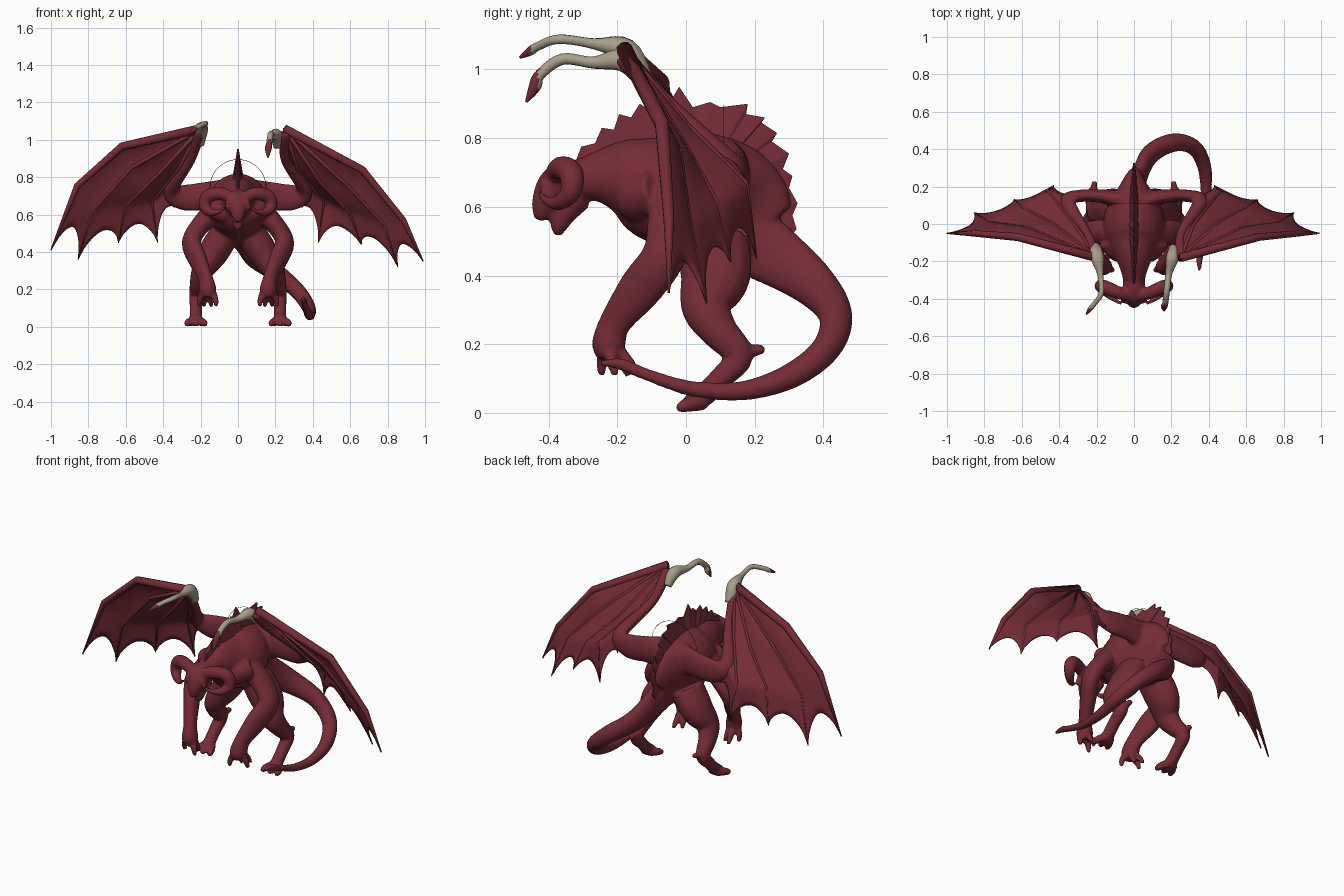
import bpy, bmesh, math
from mathutils import Vector

cube = bpy.data.objects.get("Cube")
if cube:
    bpy.data.objects.remove(cube, do_unlink=True)


def material(name, rgb):
    m = bpy.data.materials.new(name)
    m.use_nodes = True
    m.diffuse_color = (*rgb, 1)
    node = next(n for n in m.node_tree.nodes if n.type == 'BSDF_PRINCIPLED')
    node.inputs["Base Color"].default_value = (*rgb, 1)
    node.inputs["Roughness"].default_value = 0.7
    return m


RED = material("dark red hide", (0.175, 0.025, 0.036))
BONE = material("pale bone", (0.40, 0.35, 0.26))
DARK = material("dark brown", (0.05, 0.03, 0.02))


def curve(points, t):
    """Point at t in 0..1 on a smooth path of equal-length tuples."""
    n = len(points) - 1
    f = min(max(t, 0), 1) * n
    i = min(int(f), n - 1)
    u = f - i
    p = [points[min(max(k, 0), n)] for k in range(i - 1, i + 3)]
    return [0.5 * (2 * b + (c - a) * u + (2 * a - 5 * b + 4 * c - d) * u * u
                   + (3 * b - a - 3 * c + d) * u ** 3) for a, b, c, d in zip(*p)]


def bent(points, t):
    """Point at t in 0..1 on straight segments."""
    n = len(points) - 1
    i = min(int(t * n), n - 1)
    return Vector(points[i]).lerp(Vector(points[i + 1]), t * n - i)


def loft(bm, points, sides=14, steps=5):
    """Closed tube through (x, y, z, radius[, second radius])."""
    points = [(*p[:4], p[-1]) for p in points]
    n = (len(points) - 1) * steps
    pts = [curve(points, i / n) for i in range(n + 1)]
    rings, u = [], Vector((1, 0, 0))
    for i, p in enumerate(pts):
        t = Vector(pts[min(i + 1, n)][:3]) - Vector(pts[max(i - 1, 0)][:3])
        t.normalize()
        u = (u - t * u.dot(t)).normalized()
        v = t.cross(u)
        ru, rv = max(p[3], 0.003), max(p[4], 0.003)
        ring = []
        for k in range(sides):
            a = math.tau * k / sides
            ring.append(bm.verts.new(Vector(p[:3]) + u * ru * math.cos(a) + v * rv * math.sin(a)))
        rings.append(ring)
    for a, b in zip(rings, rings[1:]):
        for k in range(sides):
            j = (k + 1) % sides
            bm.faces.new((a[k], a[j], b[j], b[k]))
    bm.faces.new(rings[0][::-1])
    bm.faces.new(rings[-1])


def mirrored(bm, points, **kw):
    for s in (1, -1):
        loft(bm, [(p[0] * s, *p[1:]) for p in points], **kw)


def finish(name, bm, mats, smooth=True):
    bmesh.ops.recalc_face_normals(bm, faces=bm.faces)
    me = bpy.data.meshes.new(name)
    for f in bm.faces:
        f.smooth = smooth
    bm.to_mesh(me)
    bm.free()
    ob = bpy.data.objects.new(name, me)
    bpy.context.collection.objects.link(ob)
    for m in mats:
        me.materials.append(m)
    return ob


# Body: torso, neck, head, limbs and tail fused into one skin
body = bmesh.new()
loft(body, [(0, -.36, .66, .05, .05), (0, -.27, .685, .065, .07), (0, -.18, .685, .1, .115),
            (0, -.08, .655, .15, .16), (0, .03, .64, .165, .18), (0, .11, .61, .125, .185),
            (0, .17, .57, .075, .165), (.01, .22, .52, .045, .12)], sides=24)
# skull, snout and open lower jaw
loft(body, [(0, -.31, .68, .06), (0, -.37, .665, .06), (0, -.405, .62, .045),
            (0, -.422, .575, .026), (0, -.425, .56, .012)])
loft(body, [(0, -.32, .63, .05), (0, -.355, .58, .036), (0, -.37, .54, .025), (0, -.37, .515, .01)])
# brow and cheek lumps
mirrored(body, [(.02, -.39, .69, .02), (.045, -.405, .66, .022), (.055, -.39, .62, .015)])
# curled ram horns
mirrored(body, [(.02, -.385, .685, .03), (.09, -.365, .712, .035), (.16, -.335, .698, .037),
                (.178, -.335, .645, .032), (.145, -.37, .612, .023), (.095, -.41, .62, .013),
                (.07, -.43, .645, .005)])
# chest muscles
mirrored(body, [(.03, -.12, .6, .05), (.08, -.14, .62, .065), (.14, -.08, .65, .06)])
# tail
loft(body, [(0, .12, .54, .08, .12), (.025, .24, .47, .045, .095), (.085, .37, .375, .048, .068),
            (.21, .435, .285, .05), (.32, .41, .19, .043), (.375, .31, .11, .038),
            (.385, .17, .065, .029), (.375, .02, .07, .023), (.36, -.11, .11, .018),
            (.35, -.19, .142, .018), (.35, -.25, .145, .008)])
# hind legs with heel spur and toes
mirrored(body, [(.07, .08, .5, .08, .105), (.13, .085, .4, .082, .104), (.185, .06, .31, .062, .076),
                (.21, .095, .24, .048, .056), (.222, .155, .165, .038, .042), (.225, .1, .1, .034),
                (.225, .05, .05, .034), (.225, .01, .03, .03)])
mirrored(body, [(.22, .14, .16, .03), (.215, .19, .18, .02), (.21, .23, .186, .014)])
for dx in (-.042, 0, .042):
    mirrored(body, [(.225 + dx * .3, .05, .032, .025), (.225 + dx, 0, .022, .021),
                    (.225 + dx * 1.15, -.027, .01, .012)])
# arms, hands and fingers
mirrored(body, [(.12, -.05, .62, .065), (.195, -.045, .55, .052, .068), (.25, -.065, .455, .049, .066),
                (.215, -.135, .36, .044, .066), (.175, -.205, .265, .037, .048),
                (.162, -.225, .2, .046, .05), (.16, -.22, .165, .037)])
for dx, dy in ((-.04, -.03), (-.015, .03), (.02, .05), (.045, .0)):
    mirrored(body, [(.16 + dx * .5, -.22 + dy * .3, .185, .024), (.16 + dx, -.215 + dy, .145, .017),
                    (.16 + dx * 1.1, -.205 + dy * 1.3, .108, .011)])
# wing arms rising from the shoulders to the wrists
FOREARM = [(.25, -.045, .89), (.35, .12, .75)]
for s, wx, wz in ((-1, .2, 1.05), (1, .24, 1.04)):
    arm = [(.03, .12, .7, .06, .1), (.16, .147, .7, .038, .078), (.29, .15, .692, .033, .07),
           (.355, .115, .735, .035, .045), (.255, -.045, .89, .026), (wx + .01, -.16, wz - .03, .03),
           (wx + .01, -.18, wz, .026)]
    loft(body, [(p[0] * s, *p[1:]) for p in arm])
ob = finish("body", body, [RED])
rm = ob.modifiers.new("fuse", 'REMESH')
rm.mode, rm.voxel_size, rm.use_smooth_shade = 'VOXEL', 0.008, True
sm = ob.modifiers.new("soften", 'SMOOTH')
sm.factor, sm.iterations = 0.5, 5

# Jagged dorsal fin, wedge shaped towards the spine
crest = [(-.33, .71), (-.305, .775), (-.265, .785), (-.245, .83), (-.21, .825), (-.195, .87), (-.16, .86),
         (-.135, .9), (-.1, .88), (-.065, .91), (-.05, .9), (-.02, .95), (.02, .89), (.07, .905),
         (.1, .89), (.18, .9), (.175, .87), (.23, .86), (.22, .845), (.265, .815), (.25, .79), (.3, .755),
         (.282, .71), (.31, .69), (.3, .655), (.325, .61), (.31, .575), (.322, .535), (.28, .48)]
fin = bmesh.new()
for s in (1, -1):
    mid = fin.verts.new((.06 * s, .02, .62))
    rim = [fin.verts.new((.004 * s, y, z)) for y, z in crest]
    for a, b in zip(rim, rim[1:]):
        fin.faces.new((mid, a, b))
fin.verts.ensure_lookup_table()
n = len(crest) + 1
for i in range(1, n - 1):
    fin.faces.new([fin.verts[k] for k in (i, i + 1, n + i + 1, n + i)])
finish("dorsal_fin", fin, [RED], smooth=False)

# Wings: finger rays from the wrist, scalloped membrane between them
INNER = [[(.32, 0, .84), (.46, .175, .67), (.43, .205, .45)], FOREARM + [(.34, .165, .635)]]
WINGS = {
    "right": (-1, (.2, -.18, 1.06), [[(.62, -.07, .965), (.86, -.05, .755), (1, -.05, .41)],
                                     [(.57, -.02, .85), (.78, .01, .62), (.855, .06, .36)],
                                     [(.43, 0, .81), (.6, .09, .65), (.64, .13, .45)]]),
    "left": (1, (.25, -.18, 1.06), [[(.665, -.07, .84), (.885, -.05, .57), (.99, -.05, .35)],
                                    [(.58, -.02, .76), (.78, .01, .55), (.855, .06, .32)],
                                    [(.44, 0, .77), (.6, .09, .61), (.66, .13, .44)]]),
}
LONG, WIDE = 18, 12
for side, (s, wrist, outer) in WINGS.items():
    rays = [[(p[0] * s, p[1], p[2]) for p in [wrist] + r] for r in outer + INNER]
    web, bones = bmesh.new(), bmesh.new()
    for a, b in zip(rays, rays[1:]):
        grid = []
        for i in range(LONG + 1):
            row = []
            for j in range(WIDE + 1):
                w = j / WIDE
                bow = max(math.sin(math.pi * w), 0) ** 0.6
                t = i / LONG * (1 - .16 * bow)
                p = bent(a, t).lerp(bent(b, t), w)
                p.y += .012 * bow * math.sin(math.pi * i / LONG)
                row.append(web.verts.new(p))
            grid.append(row)
        for r, q in zip(grid, grid[1:]):
            for j in range(WIDE):
                web.faces.new((r[j], r[j + 1], q[j + 1], q[j]))
    bmesh.ops.remove_doubles(web, verts=web.verts, dist=0.0005)
    wing = finish(side + "_wing_membrane", web, [RED])
    so = wing.modifiers.new("thickness", 'SOLIDIFY')
    so.thickness, so.offset = 0.006, 0
    for k, r in enumerate(rays[:-1]):
        base = .024 if k == 0 else .011
        loft(bones, [(*p, base * f) for p, f in zip(r, (1, .9, .7, .15))], sides=8, steps=1)
    finish(side + "_wing_fingers", bones, [RED])

# Long bone claws on the wrists with red tips
CLAWS = {
    "right": (-.452, [(-.205, -.12, .975, .024), (-.197, -.175, 1.055, .037), (-.18, -.27, 1.075, .016),
                      (-.175, -.37, 1.088, .014), (-.215, -.43, 1.068, .013), (-.235, -.455, 1.052, .013),
                      (-.255, -.483, 1.035, .004)]),
    "left": (-.43, [(.21, -.125, .965, .022), (.205, -.18, 1.025, .034), (.185, -.27, 1.02, .018),
                    (.175, -.36, 1.03, .017), (.167, -.425, .985, .016), (.162, -.44, .95, .018),
                    (.16, -.465, .905, .004)]),
}
for side, (tip_y, path) in CLAWS.items():
    bm = bmesh.new()
    loft(bm, path, sides=10)
    for f in bm.faces:
        f.material_index = int(f.calc_center_median().y < tip_y)
    finish(side + "_wing_claw", bm, [BONE, RED])

# Thin hoop around the back
bpy.ops.mesh.primitive_torus_add(location=(0, .11, .745), rotation=(math.pi / 2, 0, 0), major_radius=.15,
                                 minor_radius=.0012, major_segments=48, minor_segments=6)
hoop = bpy.context.object
hoop.name = "back_hoop"
hoop.data.materials.append(DARK)
